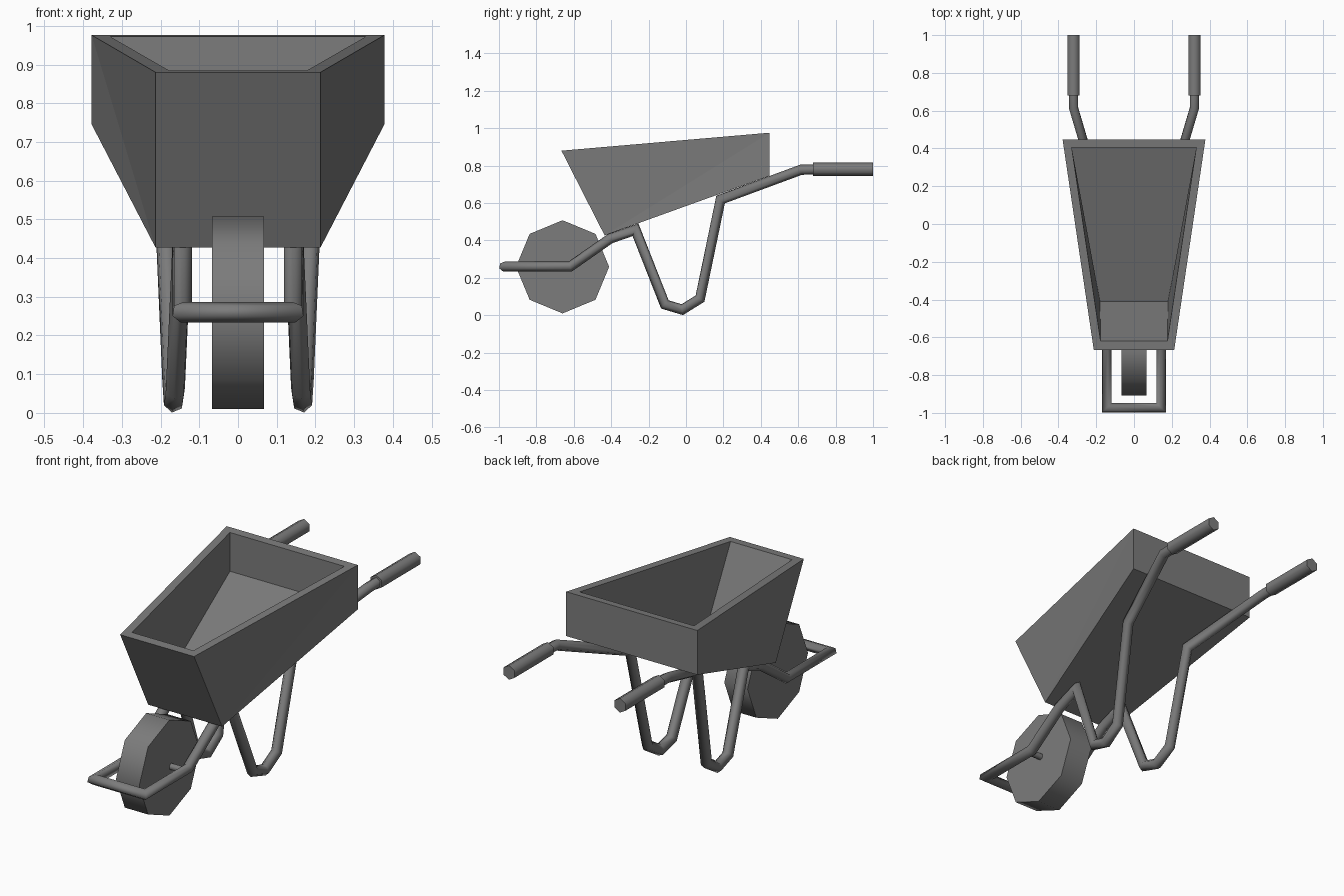
import bpy, bmesh, math
from mathutils import Vector

if "Cube" in bpy.data.objects:
    bpy.data.objects.remove(bpy.data.objects["Cube"])

# One dark grey for every part
dark = bpy.data.materials.new("dark_grey")
dark.diffuse_color = (0.2, 0.2, 0.2, 1)
dark.use_nodes = True
dark.node_tree.nodes["Principled BSDF"].inputs["Base Color"].default_value = dark.diffuse_color


def finish(bm, name, smooth_angle=None):
    """Turn a bmesh into a named object, flat or smooth by angle."""
    bmesh.ops.recalc_face_normals(bm, faces=bm.faces[:])
    me = bpy.data.meshes.new(name)
    for f in bm.faces:
        f.smooth = smooth_angle is not None
    bm.to_mesh(me)
    bm.free()
    if smooth_angle is not None:
        me.set_sharp_from_angle(angle=math.radians(smooth_angle))
    me.materials.append(dark)
    ob = bpy.data.objects.new(name, me)
    bpy.context.collection.objects.link(ob)
    return ob


def tube(name, path, r, sides=6, up=(0, 0, 1), smooth_angle=65):
    """Sweep a polygon along a path with true mitred corners."""
    pts = [Vector(p) for p in path]
    dirs = [(b - a).normalized() for a, b in zip(pts, pts[1:])]
    u = Vector(up)
    v = dirs[0].cross(u)
    ring = [pts[0] + r * (u * math.cos(t) + v * math.sin(t))
            for t in (2 * math.pi * k / sides for k in range(sides))]
    bm = bmesh.new()
    rings = [[bm.verts.new(p) for p in ring]]
    for i, d in enumerate(dirs):
        # slide the ring along the segment to the bisecting plane
        n = d + dirs[i + 1] if i + 1 < len(dirs) else d
        ring = [p + d * ((pts[i + 1] - p).dot(n) / d.dot(n)) for p in ring]
        rings.append([bm.verts.new(p) for p in ring])
    for a, b in zip(rings, rings[1:]):
        for k in range(sides):
            j = (k + 1) % sides
            bm.faces.new((a[k], a[j], b[j], b[k]))
    bm.faces.new(rings[0])
    bm.faces.new(rings[-1])
    return finish(bm, name, smooth_angle)


# Tub: outer floor, outer rim, inner rim, inner floor
# each loop is (half width, y, z) at the front and at the back
loops = [((0.213, -0.435, 0.427), (0.378, 0.447, 0.745)),
         ((0.213, -0.666, 0.88), (0.378, 0.447, 0.976)),
         ((0.177, -0.62, 0.884), (0.33, 0.405, 0.972)),
         ((0.18, -0.41, 0.472), (0.33, 0.405, 0.77))]
bm = bmesh.new()
rings = []
for (fx, fy, fz), (bx, by, bz) in loops:
    corners = [(-fx, fy, fz), (fx, fy, fz), (bx, by, bz), (-bx, by, bz)]
    rings.append([bm.verts.new(c) for c in corners])
for a, b in zip(rings, rings[1:]):
    for k in range(4):
        j = (k + 1) % 4
        bm.faces.new((a[k], a[j], b[j], b[k]))
bm.faces.new(rings[0])
bm.faces.new(rings[-1])
# fold the slightly twisted side walls from front bottom to back top
for low, high in ((rings[0], rings[1]), (rings[3], rings[2])):
    for front, back in ((0, 3), (1, 2)):
        bmesh.ops.connect_verts(bm, verts=[low[front], high[back]])
finish(bm, "tub")

# Frame: one bent tube, handle - leg - wheel fork - crossbar - and back
half = [(0.32, 0.72, 0.78), (0.32, 0.615, 0.778), (0.193, 0.185, 0.619),
        (0.17, 0.075, 0.089), (0.166, -0.02, 0.03), (0.162, -0.113, 0.058),
        (0.144, -0.27, 0.457), (0.144, -0.405, 0.41),
        (0.144, -0.62, 0.26), (0.144, -0.973, 0.26)]
tube("frame", half + [(-x, y, z) for x, y, z in reversed(half)], 0.027)

# Handle grips
for side, label in ((1, "right"), (-1, "left")):
    tube(label + "_grip", [(side * 0.32, 0.68, 0.781), (side * 0.32, 1.0, 0.781)], 0.037)

# Wheel and axle
tube("wheel", [(-0.067, -0.66, 0.259), (0.067, -0.66, 0.259)], 0.249, sides=8)
tube("axle", [(-0.144, -0.645, 0.26), (0.144, -0.645, 0.26)], 0.018)
